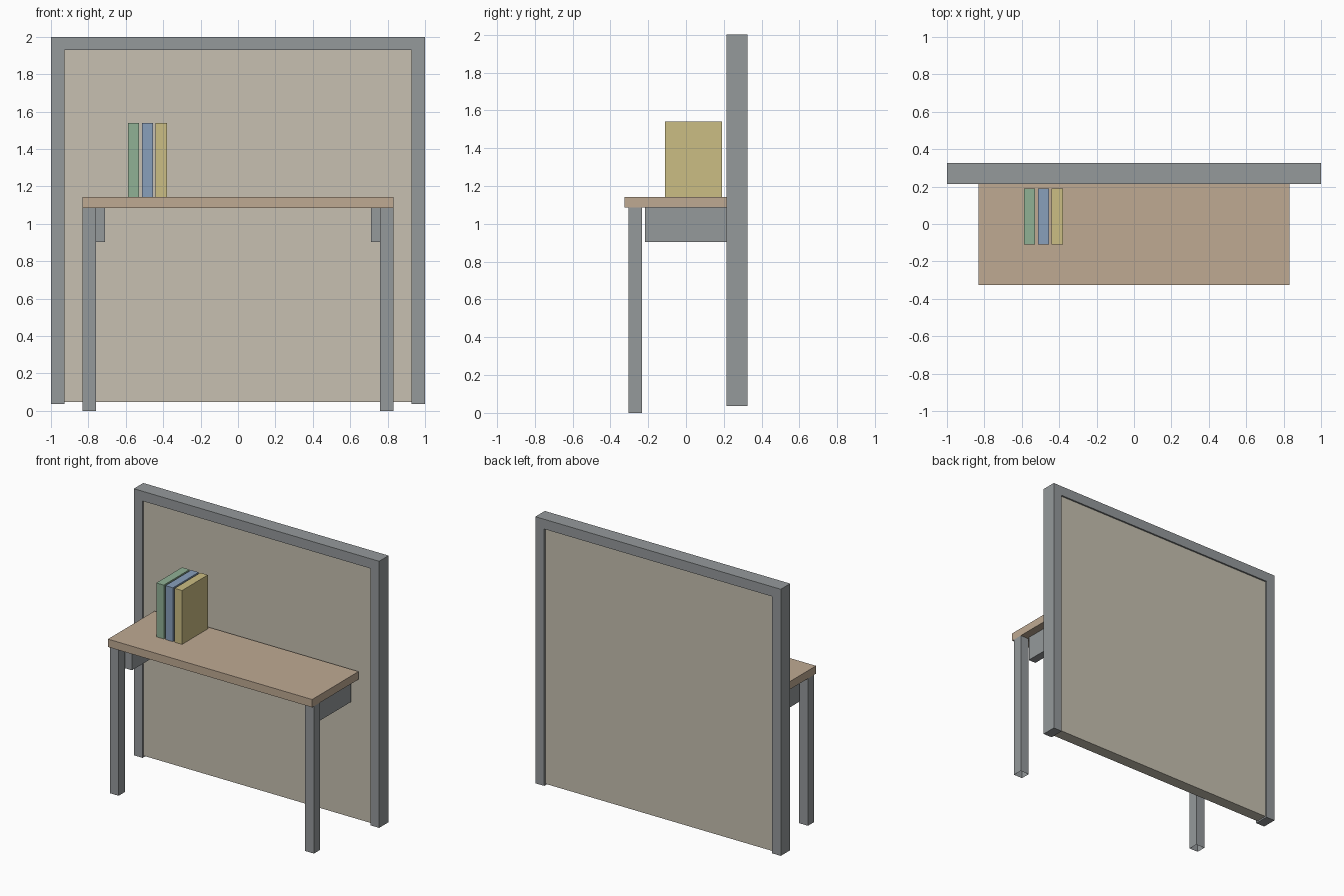
import bpy, bmesh

if "Cube" in bpy.data.objects:
    bpy.data.objects.remove(bpy.data.objects["Cube"])


def material(name, rgb):
    m = bpy.data.materials.new(name)
    m.diffuse_color = (*rgb, 1)
    m.use_nodes = True
    m.node_tree.nodes["Principled BSDF"].inputs["Base Color"].default_value = m.diffuse_color
    return m


METAL = material("dark_metal", (0.30, 0.32, 0.33))
WOOD = material("wood", (0.52, 0.40, 0.29))
BOARD = material("board", (0.57, 0.53, 0.44))


def finish(name, bm, mat):
    bmesh.ops.recalc_face_normals(bm, faces=bm.faces)
    mesh = bpy.data.meshes.new(name)
    bm.to_mesh(mesh)
    bm.free()
    mesh.materials.append(mat)
    ob = bpy.data.objects.new(name, mesh)
    bpy.context.collection.objects.link(ob)
    return ob


def box(name, x, y, z, mat, open_ends=False):
    bm = bmesh.new()
    bmesh.ops.create_cube(bm, size=1)
    for v in bm.verts:
        v.co = [(a + b) / 2 + c * (b - a) for c, (a, b) in zip(v.co, (x, y, z))]
    bm.normal_update()
    if open_ends:
        ends = [f for f in bm.faces if abs(f.normal.z) > 0.9]
        bmesh.ops.delete(bm, geom=ends, context='FACES_ONLY')
    return finish(name, bm, mat)


def mirror_x(ob):
    ob.modifiers.new("mirror", 'MIRROR').use_mirror_merge = False


# Upright frame: two posts and a top rail as one extruded U profile
profile = [(-1, 0.036), (-1, 2), (1, 2), (1, 0.036),
           (0.928, 0.036), (0.928, 1.928), (-0.928, 1.928), (-0.928, 0.036)]
bm = bmesh.new()
face = bm.faces.new([bm.verts.new((x, 0.215, z)) for x, z in profile])
new = bmesh.ops.extrude_face_region(bm, geom=[face])["geom"]
bmesh.ops.translate(bm, vec=(0, 0.11, 0),
                    verts=[g for g in new if isinstance(g, bmesh.types.BMVert)])
finish("partition_frame", bm, METAL)

# Slightly recessed board inside the frame
box("partition_panel", (-0.928, 0.928), (0.227, 0.313), (0.047, 1.928), BOARD)

# Desk top
box("desk_top", (-0.832, 0.832), (-0.325, 0.215), (1.085, 1.143), WOOD)

# Front legs (open tubes) and side brackets, mirrored
mirror_x(box("front_legs", (0.76, 0.832), (-0.304, -0.232), (0, 1.085), METAL, True))
mirror_x(box("side_brackets", (0.712, 0.772), (-0.217, 0.215), (0.904, 1.085), METAL))

# Row of books
books = [("green", (0.28, 0.44, 0.30)), ("blue", (0.25, 0.35, 0.50)),
         ("yellow", (0.60, 0.51, 0.23))]
for i, (color, rgb) in enumerate(books):
    x = -0.589 + i * 0.0745
    box(color + "_book", (x, x + 0.061), (-0.11, 0.19), (1.143, 1.54),
        material(color + "_cover", rgb))
